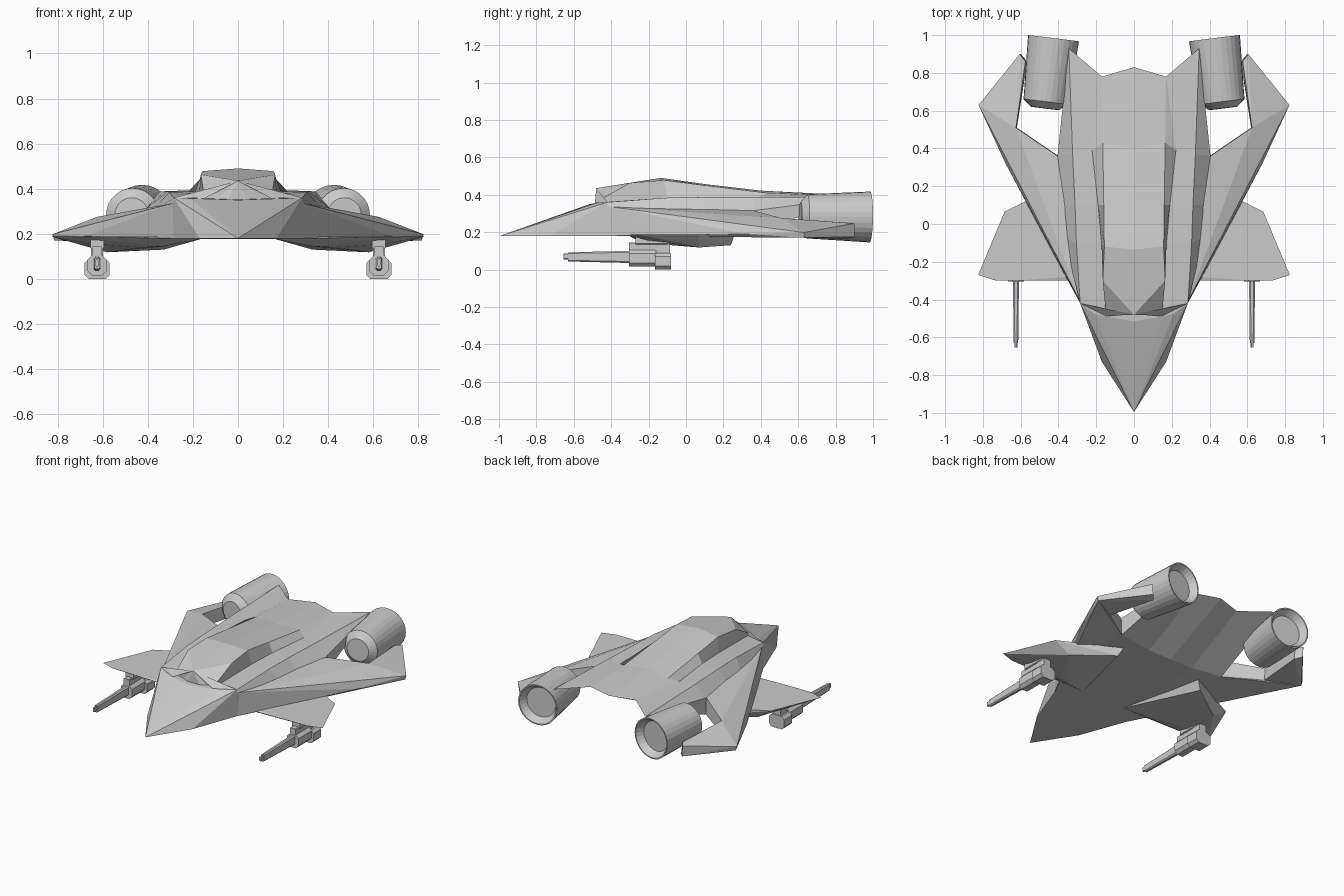
import bpy, bmesh
from math import sin, cos, pi
from mathutils import Vector, Matrix

if "Cube" in bpy.data.objects:
    bpy.data.objects.remove(bpy.data.objects["Cube"])


def finish(name, bm):
    """Mirror the half in bm over x, weld it and make an object."""
    geo = bmesh.ops.duplicate(bm, geom=bm.verts[:] + bm.edges[:] + bm.faces[:])["geom"]
    for v in geo:
        if isinstance(v, bmesh.types.BMVert):
            v.co.x *= -1
    bmesh.ops.remove_doubles(bm, verts=bm.verts[:], dist=0.0005)
    bmesh.ops.recalc_face_normals(bm, faces=bm.faces[:])
    me = bpy.data.meshes.new(name)
    bm.to_mesh(me)
    bm.free()
    ob = bpy.data.objects.new(name, me)
    bpy.context.collection.objects.link(ob)
    return ob


def block(name, pts):
    """Faceted solid spanned by a few corner points, with its mirrored twin."""
    bm = bmesh.new()
    for p in pts:
        bm.verts.new(p)
    bmesh.ops.convex_hull(bm, input=bm.verts[:])
    return finish(name, bm)


def skin(bm, rows, closed):
    """Quads between neighbouring rows of points; returns the vertex rows."""
    rows = [[bm.verts.new(p) for p in row] for row in rows]
    n = len(rows[0])
    for a, b in zip(rows, rows[1:]):
        for i in range(n if closed else n - 1):
            j = (i + 1) % n
            bm.faces.new((a[i], a[j], b[j], b[i]))
    return rows


def box(bm, x, y, z, c):
    """Block along y from (min, max) ranges with chamfer c; returns its front verts."""
    (x0, x1), (y0, y1), (z0, z1) = x, y, z
    sec = [(x0 + c, z0), (x1 - c, z0), (x1, z0 + c), (x1, z1 - c),
           (x1 - c, z1), (x0 + c, z1), (x0, z1 - c), (x0, z0 + c)]
    rows = skin(bm, [[(p, y, q) for p, q in sec] for y in (y0, y1)], True)
    bm.faces.new(rows[0])
    bm.faces.new(rows[1])
    return rows[0]


# Fuselage: skin stretched over front-to-back rails, from spine round to keel
spine = [(0, -.48, .435), (0, -.135, .49), (0, .1, .457), (0, .4, .422), (0, .83, .4)]
canopy_edge = [(.165, -.3, .463), (.157, -.12, .478), (.16, .1, .45),
               (.165, .43, .41), (.17, .78, .395)]
canopy_base = [(.148, -.487, .357), (.172, -.1, .38), (.19, .1, .388),
               (.222, .39, .387), (.17, .78, .395)]
deck_edge = [(.285, -.42, .36), (.305, -.1, .384), (.312, .1, .387),
             (.325, .37, .387), (.345, .93, .388)]
side = [(.285, -.42, .34), (.37, -.07, .3), (.385, .1, .3),
        (.405, .36, .315), (.345, .93, .388)]
chine = [(.285, -.42, .18), (.37, -.07, .185), (.385, .1, .19),
         (.4, .36, .2), (.345, .93, .388)]
belly = [(.14, -.48, .18), (.16, -.1, .179), (.17, .15, .178),
         (.17, .35, .18), (.17, .78, .395)]
keel = [(0, -.48, .18), (0, -.1, .178), (0, .15, .178), (0, .35, .178), (0, .83, .4)]
bm = bmesh.new()
rails = skin(bm, [spine, canopy_edge, canopy_base, deck_edge, side, chine, belly, keel], False)
for a, b in zip(rails[1:], rails[2:]):      # front closing fan under the windshield
    bm.faces.new((rails[0][0], a[0], b[0]))
finish("fuselage", bm)

# Nose wedge
block("nose", [(0, -.995, .18), (.17, -.73, .18), (.285, -.42, .18), (0, -.42, .18),
               (0, -.515, .35), (.15, -.49, .355), (.21, -.475, .357), (.285, -.42, .36),
               (0, -.42, .355)])

# Main wings, sloping from the fuselage side down to a thin edge
block("main_wings", [(.285, -.42, .18), (.29, -.4, .335), (.375, -.05, .305),
                     (.405, .36, .315), (.4, .36, .2), (.625, .51, .275), (.62, .51, .19),
                     (.42, -.17, .187), (.555, .1, .19), (.68, .32, .19),
                     (.823, .63, .198), (.815, .63, .17)])

# Arms reaching back from the wing tips to the engines
block("engine_arms", [(.625, .51, .275), (.62, .51, .19), (.823, .63, .198),
                      (.815, .63, .17), (.575, .86, .25), (.565, .86, .165),
                      (.605, .9, .247), (.6, .9, .175)])

# Front winglets carrying the guns, thicker at the root
outline = [(.2, -.27), (.585, -.275), (.63, -.3), (.73, -.3), (.825, -.27),
           (.685, .065), (.56, .115), (.3, .26)]
block("front_winglets", [(x, y, .187) for x, y in outline] +
      [(.16, -.3, .178), (.33, -.24, .145), (.33, .24, .13), (.42, -.2, .14),
       (.58, .07, .118), (.65, -.2, .155)])

# Engines: turned profile on a slightly toed axis, recessed nozzle at the back
bm = bmesh.new()
front, rear = Vector((.472, .612, .285)), Vector((.426, .983, .281))
axis = rear - front
turn = Matrix.Translation(front) @ axis.to_track_quat('Z', 'Y').to_matrix().to_4x4()
end, sides = axis.length, 28
profile = [(0, .075), (.035, .118), (end, .136), (end, .128), (end - .045, .1)]
angles = [2 * pi * i / sides for i in range(sides)]
rings = skin(bm, [[turn @ Vector((r * cos(a), r * sin(a), t)) for a in angles]
                  for t, r in profile], True)
bm.faces.new(rings[0])
bm.faces.new(rings[-1])
finish("engines", bm)

# Guns: receiver, breech block and rear mount
GX = .625


def around(w):
    return (GX - w, GX + w)


bm = bmesh.new()
box(bm, around(.042), (-.305, -.16), (.015, .105), .02)
box(bm, around(.056), (-.165, -.08), (0, .088), .018)
box(bm, around(.026), (-.155, -.085), (.08, .14), .004)
finish("gun_bodies", bm)

# Tapered barrels with a small muzzle
bm = bmesh.new()
for v in box(bm, around(.016), (-.63, -.3), (.035, .1), .008):
    v.co.x = GX + (v.co.x - GX) * .75
    v.co.z = .068 + (v.co.z - .068) * .75
box(bm, around(.007), (-.655, -.62), (.055, .085), .003)
finish("gun_barrels", bm)

# Pylons joining guns to winglets
bm = bmesh.new()
box(bm, around(.022), (-.305, -.09), (.09, .145), .004)
box(bm, around(.03), (-.27, -.1), (.135, .175), .004)
finish("gun_pylons", bm)
